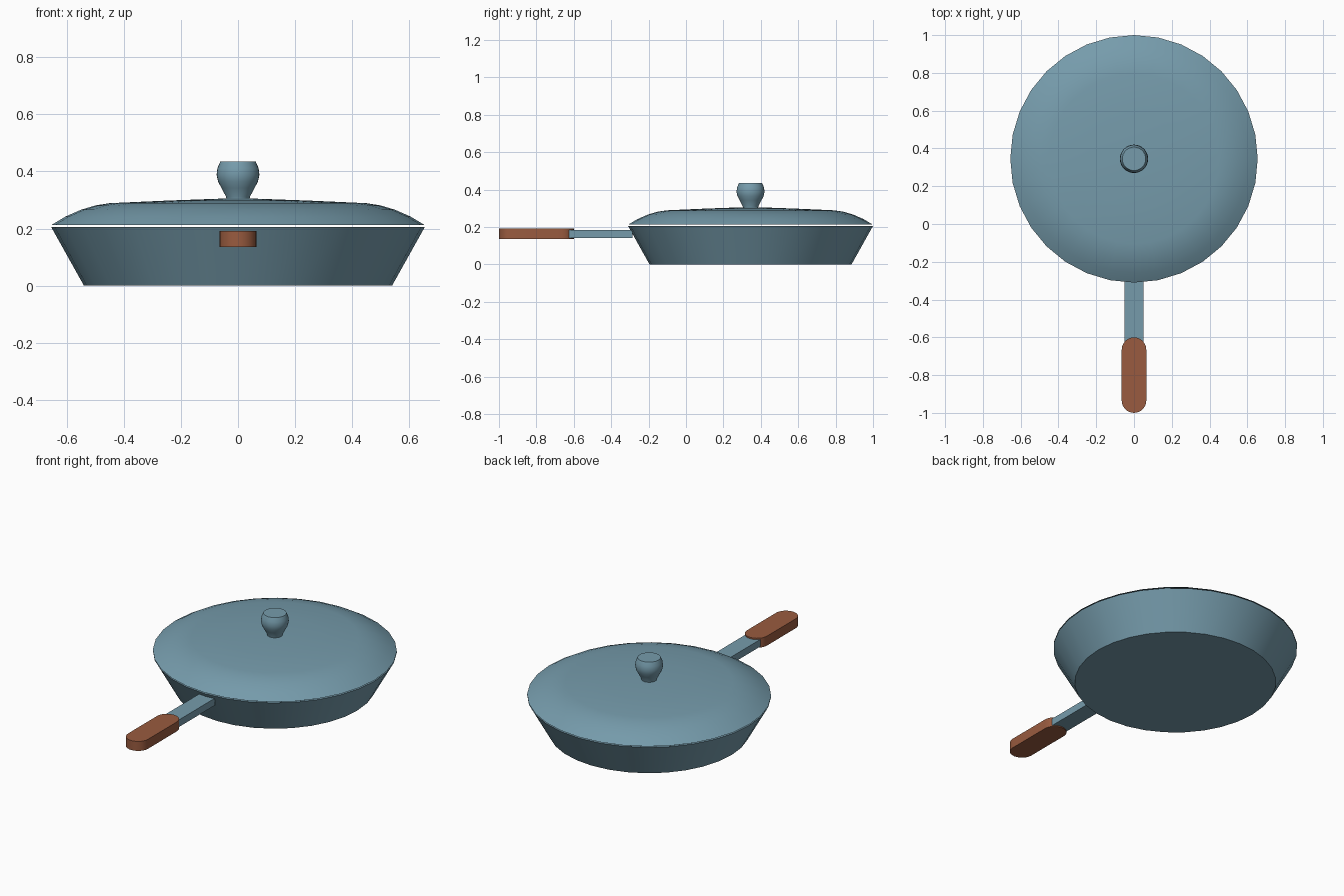
import bpy, bmesh, math

if "Cube" in bpy.data.objects:
    bpy.data.objects.remove(bpy.data.objects["Cube"])

CY = 0.345   # pan centre along y


def material(name, rgb):
    m = bpy.data.materials.new(name)
    m.diffuse_color = (*rgb, 1)
    m.use_nodes = True
    m.node_tree.nodes["Principled BSDF"].inputs["Base Color"].default_value = m.diffuse_color
    return m


METAL = material("blue_grey_metal", (0.18, 0.33, 0.41))
WOOD = material("brown_wood", (0.32, 0.105, 0.05))


def finish(name, bm, mat, angle=35):
    bmesh.ops.remove_doubles(bm, verts=bm.verts, dist=1e-5)
    bmesh.ops.recalc_face_normals(bm, faces=bm.faces)
    me = bpy.data.meshes.new(name)
    bm.to_mesh(me)
    bm.free()
    ob = bpy.data.objects.new(name, me)
    bpy.context.collection.objects.link(ob)
    me.materials.append(mat)
    bpy.ops.object.select_all(action='DESELECT')
    bpy.context.view_layer.objects.active = ob
    ob.select_set(True)
    bpy.ops.object.shade_smooth_by_angle(angle=math.radians(angle))
    return ob


def lathe(name, profile, mat, steps=32):
    """Spin a (radius, z) profile round the pan axis."""
    bm = bmesh.new()
    vs = [bm.verts.new((0, CY + r, z)) for r, z in profile]
    es = [bm.edges.new(p) for p in zip(vs, vs[1:])]
    bmesh.ops.spin(bm, geom=vs + es, cent=(0, CY, 0), axis=(0, 0, 1),
                   angle=math.tau, steps=steps)
    return finish(name, bm, mat)


def slab(name, outline, z0, z1, mat):
    """Extrude an (x, y) outline between two heights."""
    bm = bmesh.new()
    f = bm.faces.new([bm.verts.new((x, y, z0)) for x, y in outline])
    ext = bmesh.ops.extrude_face_region(bm, geom=[f], use_keep_orig=True)
    top = [v for v in ext["geom"] if isinstance(v, bmesh.types.BMVert)]
    bmesh.ops.translate(bm, verts=top, vec=(0, 0, z1 - z0))
    return finish(name, bm, mat)


# Pan: hollow, sloping wall
lathe("pan_body", [(0, 0), (0.54, 0), (0.655, 0.206), (0.643, 0.206),
                   (0.532, 0.012), (0, 0.012)], METAL)

# Lid: thin dome resting just above the rim
dome = [(0.655, 0.212), (0.605, 0.242), (0.55, 0.266), (0.50, 0.281),
        (0.45, 0.289), (0.25, 0.298), (0, 0.307)]
lathe("lid", dome[::-1] + [(r - 0.012, z - 0.008 * (i > 0))
                           for i, (r, z) in enumerate(dome[:-1])] + [(0, 0.299)], METAL)

# Knob
lathe("lid_knob", [(0, 0.30), (0.040, 0.30), (0.042, 0.312), (0.058, 0.342),
                   (0.070, 0.365), (0.075, 0.388), (0.072, 0.412),
                   (0.062, 0.435), (0, 0.435)], METAL)

# Handle bar, entering the wall of the pan
slab("handle_bar", [(-0.05, -0.63), (0.05, -0.63), (0.05, -0.285), (-0.05, -0.285)],
     0.142, 0.184, METAL)

# Wooden grip with rounded ends
R, N = 0.065, 12
grip = [(R * math.cos(math.pi * i / N), -0.60 - R + R * math.sin(math.pi * i / N))
        for i in range(N + 1)]
grip += [(R * math.cos(math.pi * i / N), -1.0 + R + R * math.sin(math.pi * i / N))
         for i in range(N, 2 * N + 1)]
slab("handle_grip", grip, 0.136, 0.192, WOOD)
